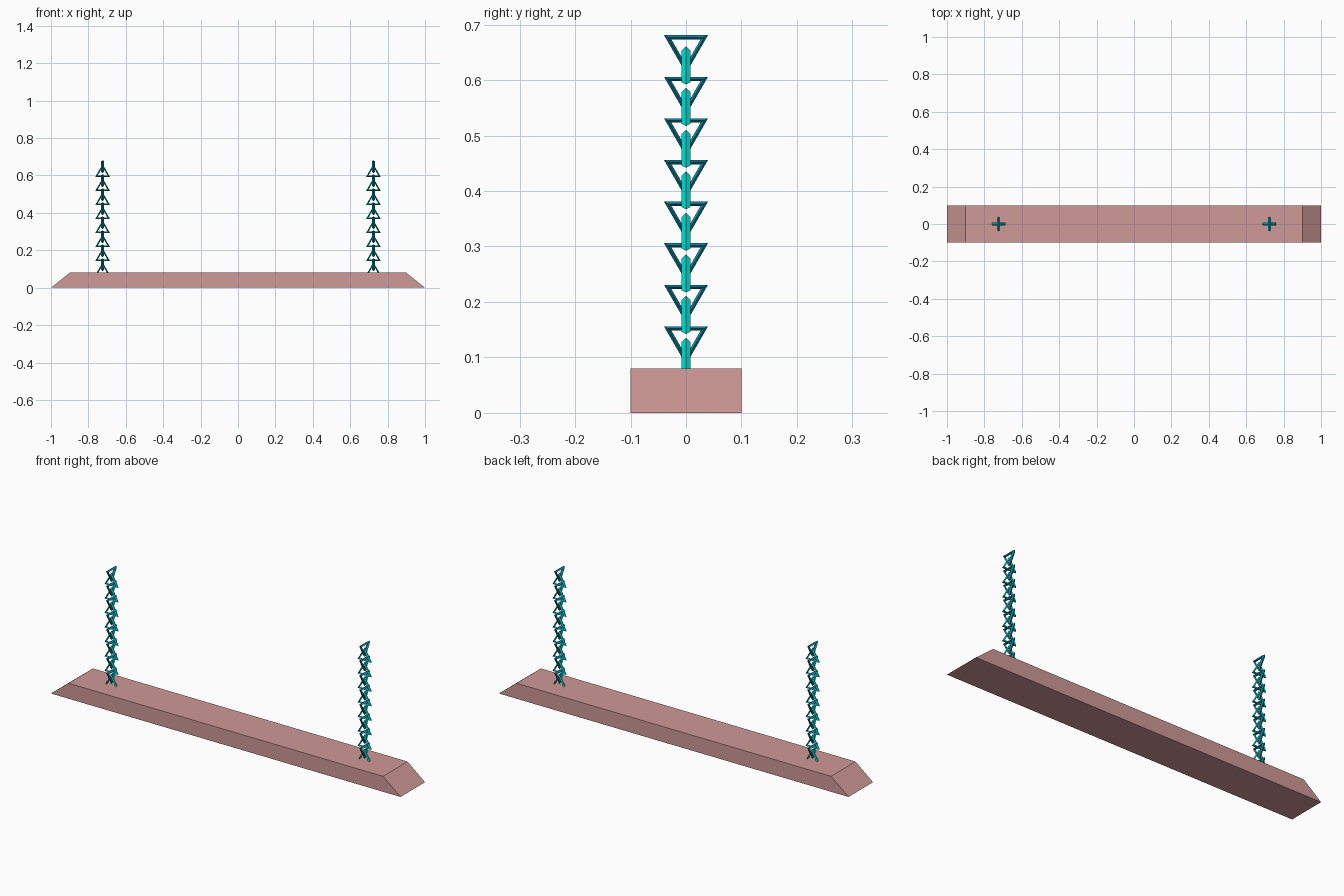
import bpy, bmesh
from mathutils import Matrix

if "Cube" in bpy.data.objects:
    bpy.data.objects.remove(bpy.data.objects["Cube"])


def material(name, rgb):
    m = bpy.data.materials.new(name)
    m.diffuse_color = (*rgb, 1.0)
    m.use_nodes = True
    m.node_tree.nodes["Principled BSDF"].inputs["Base Color"].default_value = m.diffuse_color
    return m


pink = material("dusty pink", (0.62, 0.32, 0.31))
teal = material("bright teal", (0.0, 0.62, 0.54))
blue = material("deep blue", (0.005, 0.30, 0.46))

# Base: long bar with sloped ends
bm = bmesh.new()
profile = [(-1, 0), (1, 0), (0.9, 0.08), (-0.9, 0.08)]
face = bm.faces.new([bm.verts.new((x, -0.1, z)) for x, z in profile])
side = bmesh.ops.extrude_face_region(bm, geom=[face])["geom"]
bmesh.ops.translate(bm, vec=(0, 0.2, 0),
                    verts=[v for v in side if isinstance(v, bmesh.types.BMVert)])
bmesh.ops.recalc_face_normals(bm, faces=bm.faces)
mesh = bpy.data.meshes.new("base_bar")
bm.to_mesh(mesh)
bm.free()
mesh.materials.append(pink)
bpy.context.collection.objects.link(bpy.data.objects.new("base_bar", mesh))


# Chain links: triangular rings with a diamond section, repeated upwards
def link_stack(name, x, z, axes, mat):
    bpy.ops.mesh.primitive_torus_add(major_segments=3, minor_segments=4,
                                     major_radius=0.038, minor_radius=0.0078)
    ob = bpy.context.object
    ob.name = name
    ob.data.transform(Matrix(axes).transposed().to_4x4())
    ob.location = (x, 0, z)
    ob.data.materials.append(mat)
    arr = ob.modifiers.new("repeat", "ARRAY")
    arr.count = 8
    arr.use_relative_offset = False
    arr.use_constant_offset = True
    arr.constant_offset_displace = (0, 0, 0.075)


POINT_UP = ((0, 0, 1), (1, 0, 0), (0, 1, 0))      # lies in the front plane
POINT_DOWN = ((0, 0, -1), (0, 1, 0), (1, 0, 0))   # lies in the side plane

for label, x in (("left", -0.724), ("right", 0.724)):
    link_stack(label + "_chain_up_links", x, 0.090, POINT_UP, teal)
    link_stack(label + "_chain_down_links", x, 0.133, POINT_DOWN, blue)
